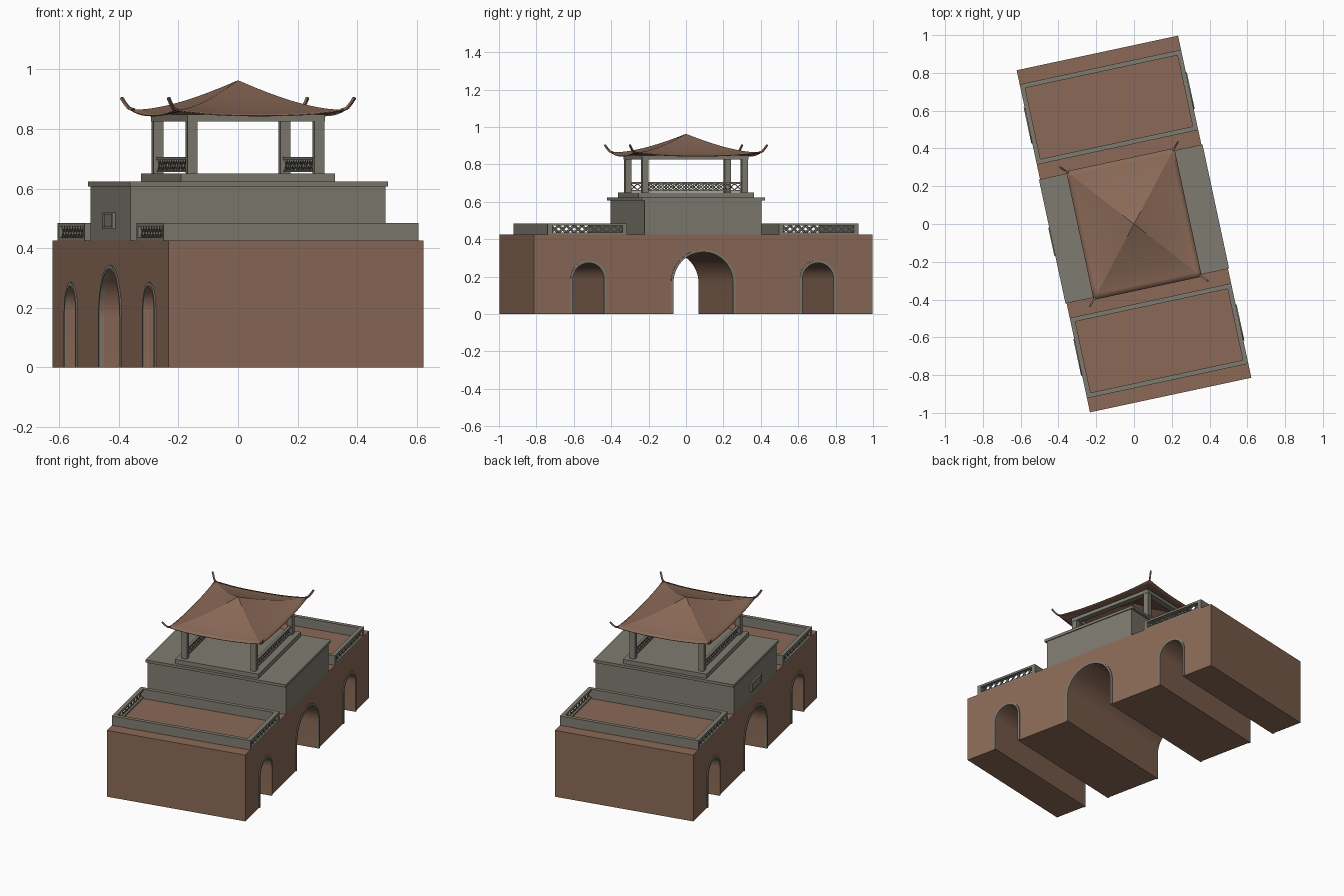
import bpy, bmesh, math
from mathutils import Vector, Matrix

if "Cube" in bpy.data.objects:
    bpy.data.objects.remove(bpy.data.objects["Cube"])

TURN = math.radians(12.1)      # whole building is turned about z
HW, HL, HB = 0.437, 0.926, 0.425   # half width, half length, height of base


def material(name, rgb):
    m = bpy.data.materials.new(name)
    m.diffuse_color = (*rgb, 1)
    m.use_nodes = True
    m.node_tree.nodes["Principled BSDF"].inputs["Base Color"].default_value = m.diffuse_color
    return m


BROWN = material("brown_brick", (0.258, 0.143, 0.096))
GREY = material("grey_stone", (0.210, 0.198, 0.160))


def finish(bm, name, mat, smooth=None):
    if name != "roof":
        bmesh.ops.recalc_face_normals(bm, faces=bm.faces)
    me = bpy.data.meshes.new(name)
    bm.to_mesh(me)
    bm.free()
    me.materials.append(mat)
    ob = bpy.data.objects.new(name, me)
    bpy.context.collection.objects.link(ob)
    ob.rotation_euler.z = TURN
    if smooth:
        bpy.ops.object.select_all(action='DESELECT')
        ob.select_set(True)
        bpy.context.view_layer.objects.active = ob
        bpy.ops.object.shade_smooth_by_angle(angle=math.radians(smooth))
    return ob


def box(bm, x0, x1, y0, y1, z0, z1):
    m = Matrix.Translation(((x0 + x1) / 2, (y0 + y1) / 2, (z0 + z1) / 2))
    m = m @ Matrix.Diagonal((abs(x1 - x0), abs(y1 - y0), abs(z1 - z0), 1))
    bmesh.ops.create_cube(bm, size=1, matrix=m)


def bar(bm, a, b, w):
    a, b = Vector(a), Vector(b)
    d = b - a
    m = Matrix.Translation((a + b) / 2) @ d.to_track_quat('Z', 'Y').to_matrix().to_4x4()
    bmesh.ops.create_cube(bm, size=1, matrix=m @ Matrix.Diagonal((w, w, d.length, 1)))


def prism(bm, profile, x0, x1):
    """Extrude a (y, z) outline along x."""
    f = bm.faces.new([bm.verts.new((x0, y, z)) for y, z in profile])
    r = bmesh.ops.extrude_face_region(bm, geom=[f])
    vs = [v for v in r['geom'] if isinstance(v, bmesh.types.BMVert)]
    bmesh.ops.translate(bm, verts=vs, vec=(x1 - x0, 0, 0))


def arch(c, r, spring, n=24):
    """Arch outline from the left foot to the right foot."""
    pts = [(c - r * math.cos(math.pi * i / n), spring + r * math.sin(math.pi * i / n))
           for i in range(n + 1)]
    return [(c - r, 0)] + pts + [(c + r, 0)]


def slab(name, hx, hy, z0, z1):
    bm = bmesh.new()
    box(bm, -hx, hx, -hy, hy, z0, z1)
    return finish(bm, name, GREY)


def lattice(bm, x, y0, y1, z0, z1, n, w):
    """Row of crossed bars in the plane x."""
    s = (y1 - y0) / n
    for i in range(n):
        a, b = y0 + i * s, y0 + (i + 1) * s
        bar(bm, (x, a, z0), (x, b, z1), w)
        bar(bm, (x, a, z1), (x, b, z0), w)


# Base with three vaulted tunnels, and the stone arch surrounds
ARCHES = [(-0.627, 0.085, 0.188), (0, 0.163, 0.168), (0.627, 0.085, 0.188)]
TRIM = 0.013
outline = [(-HL, 0)]
for c, r, s in ARCHES:
    outline += arch(c, r, s)
outline += [(HL, 0), (HL, HB), (-HL, HB)]
bm = bmesh.new()
prism(bm, outline, -HW, HW)
finish(bm, "base", BROWN, 30)

bm = bmesh.new()
for side in (-1, 1):
    for c, r, s in ARCHES:
        ring = arch(c, r + TRIM, s) + arch(c, r, s)[::-1]
        prism(bm, ring, side * (HW - 0.012), side * (HW + 0.005))
finish(bm, "arch_surrounds", GREY, 30)

# Terrace parapets: solid walls on the ends, lattice railings on the sides
walls, rails = bmesh.new(), bmesh.new()
Y0, Y1, T, Z1 = 0.415, 0.85, 0.025, 0.485
for e in (-1, 1):
    box(walls, -HW, HW, e * Y0, e * (Y0 + T), HB, Z1)
    box(walls, -HW, HW, e * (Y1 - T), e * Y1, HB, Z1)
    for s in (-1, 1):
        xo, xi = s * HW, s * (HW - T)
        a, b = sorted((e * (Y0 + T), e * (Y1 - T)))
        box(rails, xo, xi, a, b, HB, HB + 0.010)
        box(rails, xo, xi, a, b, Z1 - 0.013, Z1)
        lattice(rails, s * (HW - T / 2), a, b, HB + 0.010, Z1 - 0.013, 9, 0.006)
finish(walls, "parapet_walls", GREY)
finish(rails, "parapet_railings", GREY)

# Upper storey block, cornice and pavilion floor
slab("upper_block", HW, 0.32, HB, 0.606)
slab("cornice", 0.443, 0.336, 0.606, 0.623)
slab("pavilion_floor", 0.264, 0.316, 0.623, 0.65)

# Blank framed plaque on the left face
bm = bmesh.new()
box(bm, -HW, -HW - 0.006, -0.077, 0.077, 0.465, 0.52)
for e in (-1, 1):
    box(bm, -HW, -HW - 0.011, e * 0.069, e * 0.077, 0.465, 0.52)
box(bm, -HW, -HW - 0.011, -0.069, 0.069, 0.465, 0.472)
box(bm, -HW, -HW - 0.011, -0.069, 0.069, 0.513, 0.52)
finish(bm, "plaque", GREY)

# Pavilion columns, railings on the long sides, and ring beam
CX, CY, CW = 0.2175, 0.272, 0.017
cols, rails, beam = bmesh.new(), bmesh.new(), bmesh.new()
for s in (-1, 1):
    for e in (-1, 1):
        box(cols, s * CX - CW, s * CX + CW, e * CY - CW, e * CY + CW, 0.65, 0.826)
    box(rails, s * CX - 0.008, s * CX + 0.008, -CY, CY, 0.696, 0.706)
    box(rails, s * CX - 0.006, s * CX + 0.006, -CY, CY, 0.655, 0.662)
    lattice(rails, s * CX, -CY + CW, CY - CW, 0.662, 0.696, 14, 0.005)
    box(beam, s * 0.20, s * 0.236, -0.29, 0.29, 0.825, 0.848)
    box(beam, -0.20, 0.20, s * 0.254, s * 0.29, 0.825, 0.848)
finish(cols, "columns", GREY)
finish(rails, "pavilion_railings", GREY)
finish(beam, "ring_beam", GREY)

# Curved pyramid roof with lifted corners
RX, RY, APEX = 0.293, 0.348, 0.963
N, M = 12, 12                   # rings, and steps along each side


def roof_z(t, s):
    return APEX - 0.117 * (1 - (1 - t) ** 1.35) + 0.019 * t ** 3 * abs(s) ** 2.5


bm = bmesh.new()
top = bm.verts.new((0, 0, APEX))
rings = []
for k in range(1, N + 1):
    t = k / N
    ring = []
    for dx, dy in ((1, 0), (0, 1), (-1, 0), (0, -1)):
        for i in range(M):
            s = -1 + 2 * i / M
            x, y = dx - dy * s, dy + dx * s
            ring.append(bm.verts.new((RX * t * x, RY * t * y, roof_z(t, s))))
    rings.append(ring)
for i in range(4 * M):
    j = (i + 1) % (4 * M)
    bm.faces.new((top, rings[0][i], rings[0][j]))
    for a, b in zip(rings, rings[1:]):
        bm.faces.new((a[i], b[i], b[j], a[j]))
roof = finish(bm, "roof", BROWN, 14)
mod = roof.modifiers.new("thickness", 'SOLIDIFY')
mod.thickness = 0.004
mod.offset = -1

# Upturned horns at the roof corners
bm = bmesh.new()
for s in (-1, 1):
    for e in (-1, 1):
        path = [(0.283, 0.338, 0.863), (0.298, 0.353, 0.869), (0.308, 0.364, 0.884), (0.319, 0.376, 0.904)]
        path = [(s * x, e * y, z) for x, y, z in path]
        for a, b in zip(path, path[1:]):
            bar(bm, a, b, 0.009)
finish(bm, "roof_horns", BROWN)
